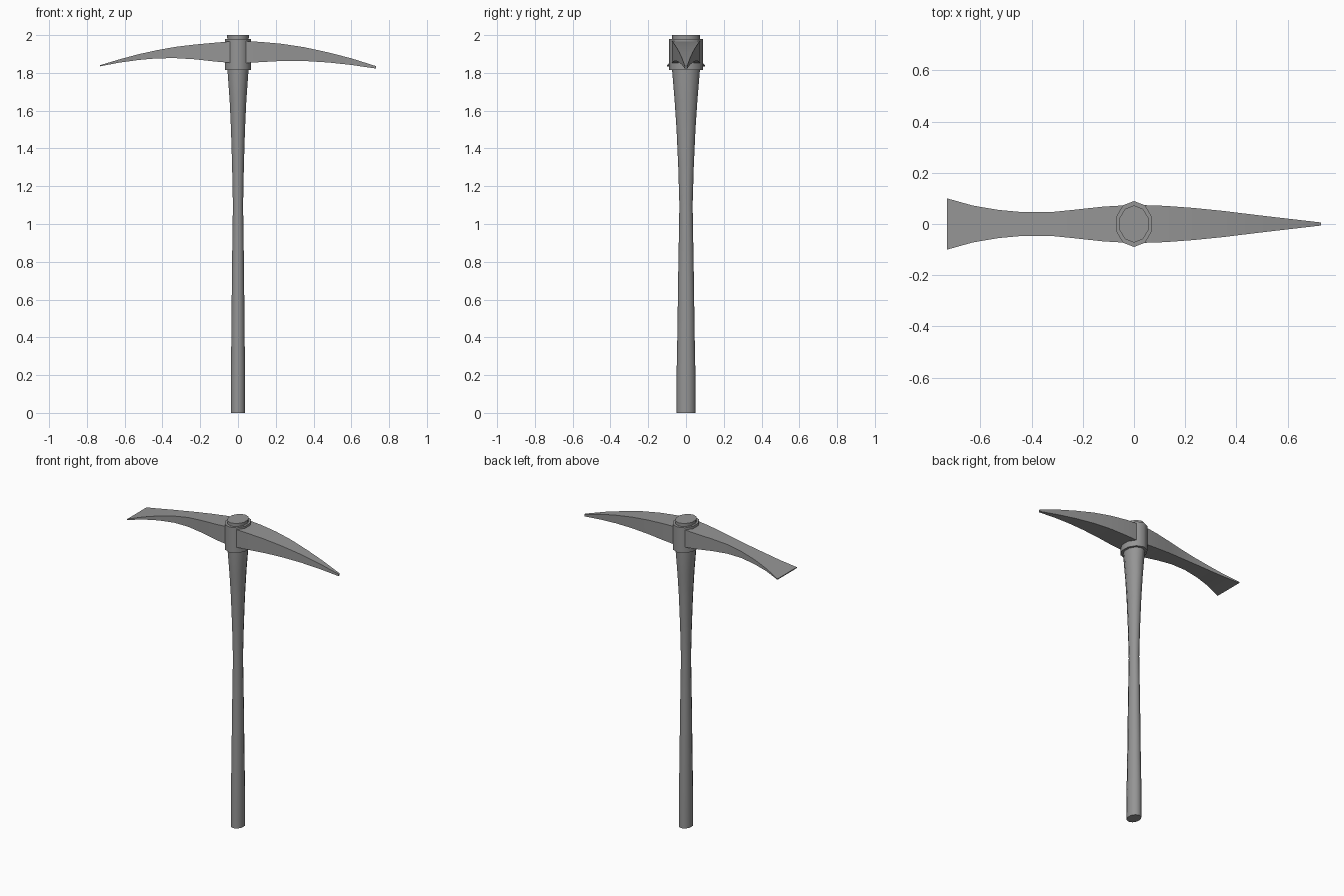
import bpy, bmesh
from math import sin, cos, tau, radians

cube = bpy.data.objects.get("Cube")
if cube:
    bpy.data.objects.remove(cube, do_unlink=True)

grey = bpy.data.materials.new("plain grey")
grey.use_nodes = True
colour = (0.3, 0.3, 0.3, 1)
grey.diffuse_color = colour
grey.node_tree.nodes["Principled BSDF"].inputs["Base Color"].default_value = colour

SIDES = 10
FLAT = cos(tau / SIDES / 2)  # flat-to-corner ratio of the ten-sided section


def loft(name, rings, smooth_angle):
    """Skin a row of equal-length point rings and cap both ends."""
    bm = bmesh.new()
    rows = [[bm.verts.new(p) for p in ring] for ring in rings]
    n = len(rows[0])
    for a, b in zip(rows, rows[1:]):
        for i in range(n):
            j = (i + 1) % n
            bm.faces.new((a[i], a[j], b[j], b[i]))
    bm.faces.new(rows[0][::-1])
    bm.faces.new(rows[-1])
    bmesh.ops.recalc_face_normals(bm, faces=bm.faces)
    mesh = bpy.data.meshes.new(name)
    bm.to_mesh(mesh)
    bm.free()
    mesh.materials.append(grey)
    obj = bpy.data.objects.new(name, mesh)
    bpy.context.collection.objects.link(obj)
    bpy.ops.object.select_all(action="DESELECT")
    obj.select_set(True)
    bpy.context.view_layer.objects.active = obj
    bpy.ops.object.shade_smooth_by_angle(angle=radians(smooth_angle))
    return obj


def oval(z, half_x, half_y):
    """Ten-sided oval with corners on the y axis and flats facing x."""
    return [(half_x / FLAT * sin(i * tau / SIDES), half_y * cos(i * tau / SIDES), z)
            for i in range(SIDES)]


def slab(x, half_y, top, bottom):
    """Rectangular cross-section of the head."""
    return [(x, -half_y, bottom), (x, half_y, bottom), (x, half_y, top), (x, -half_y, top)]


# Handle: oval shaft, slim in the middle and flared into the head
handle_profile = [
    (0, .038, .05), (.2, .038, .05), (.4, .035, .046), (.75, .032, .041),
    (1.1, .027, .035), (1.3, .031, .041), (1.5, .037, .05), (1.65, .044, .06),
    (1.82, .056, .074), (2.0, .057, .073),
]
loft("handle", [oval(*p) for p in handle_profile], 50)

# Eye: oval socket around the handle
loft("head_eye", [oval(z, .07, .09) for z in (1.815, 1.98)], 50)

# Head: flat flared blade on the right, tapering point on the left
head_sections = [
    (-.73, .1, 1.841, 1.835), (-.63, .072, 1.871, 1.854), (-.53, .055, 1.898, 1.868),
    (-.43, .046, 1.92, 1.877), (-.33, .046, 1.938, 1.878), (-.23, .056, 1.95, 1.872),
    (-.12, .068, 1.96, 1.86), (0, .075, 1.97, 1.85), (.12, .071, 1.964, 1.857),
    (.23, .063, 1.954, 1.863), (.35, .051, 1.936, 1.863), (.48, .035, 1.908, 1.855),
    (.6, .021, 1.877, 1.842), (.73, .006, 1.836, 1.823),
]
loft("pick_head", [slab(*s) for s in head_sections], 35)
